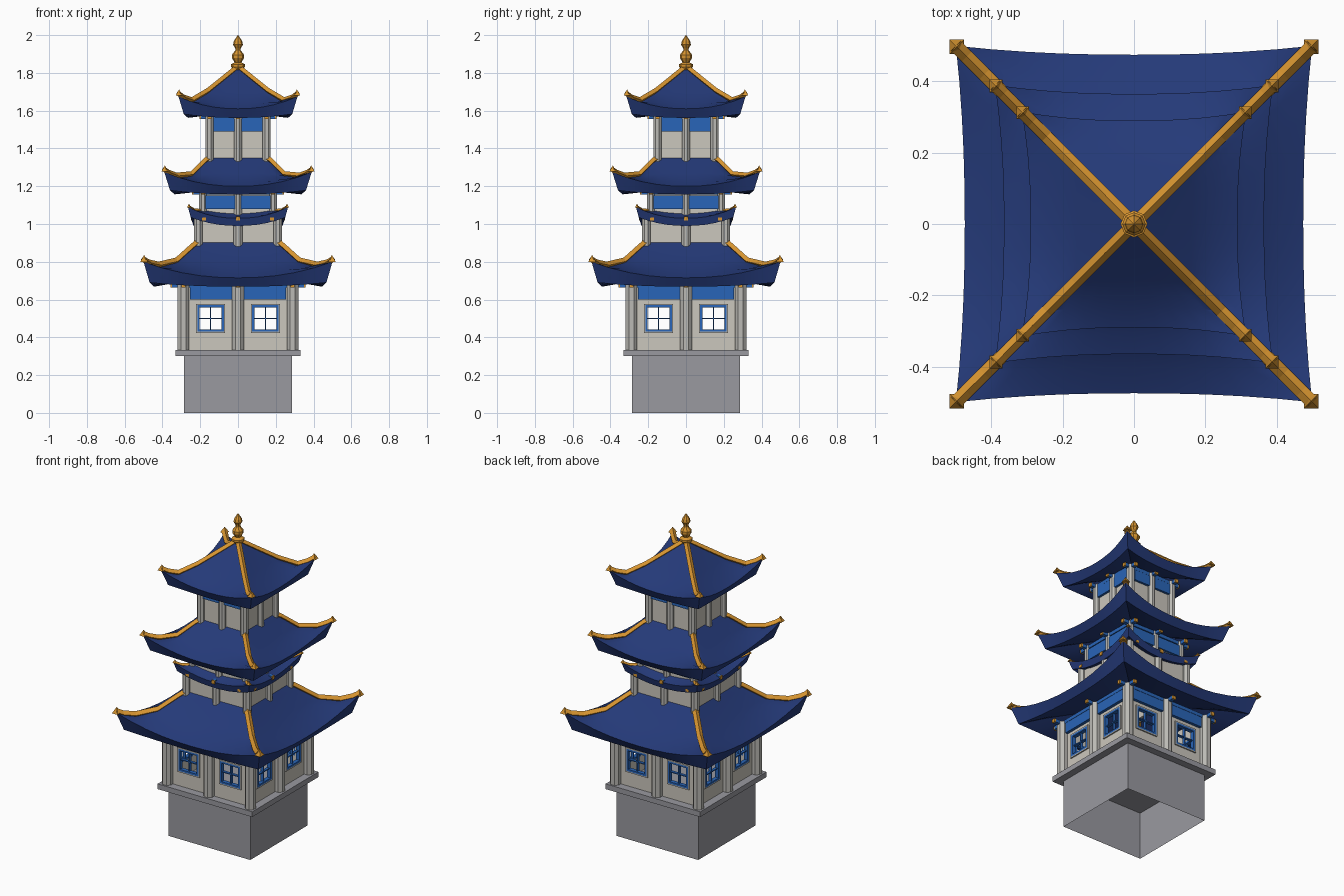
import bpy, bmesh, math
from mathutils import Matrix, Vector

if "Cube" in bpy.data.objects:
    bpy.data.objects.remove(bpy.data.objects["Cube"])


def material(name, rgb):
    m = bpy.data.materials.new(name)
    m.use_nodes = True
    m.diffuse_color = (*rgb, 1)
    m.node_tree.nodes["Principled BSDF"].inputs["Base Color"].default_value = (*rgb, 1)
    return m


NAVY = material("navy tile", (0.018, 0.042, 0.19))
GOLD = material("gold trim", (0.68, 0.30, 0.03))
BLUE = material("bright blue paint", (0.022, 0.13, 0.48))
PLASTER = material("warm plaster", (0.60, 0.57, 0.51))
POST = material("pale post", (0.50, 0.49, 0.46))
STONE = material("grey stone", (0.32, 0.32, 0.35))


def finish(name, bm, mat, smooth=False):
    bmesh.ops.recalc_face_normals(bm, faces=bm.faces)
    mesh = bpy.data.meshes.new(name)
    bm.to_mesh(mesh)
    bm.free()
    mesh.materials.append(mat)
    ob = bpy.data.objects.new(name, mesh)
    bpy.context.collection.objects.link(ob)
    if smooth:
        bpy.ops.object.select_all(action='DESELECT')
        ob.select_set(True)
        bpy.context.view_layer.objects.active = ob
        bpy.ops.object.shade_smooth_by_angle(angle=math.radians(30))
    return ob


def spin(turn):
    return Matrix.Rotation(turn * math.pi / 2, 4, 'Z')


def boxes(name, mat, spans, turns=4):
    """Boxes given as (x0, x1, y0, y1, z0, z1) on the front, repeated round the tower."""
    bm = bmesh.new()
    for t in range(turns):
        for x0, x1, y0, y1, z0, z1 in spans:
            m = Matrix.Translation(((x0 + x1) / 2, (y0 + y1) / 2, (z0 + z1) / 2))
            m = m @ Matrix.Diagonal((x1 - x0, y1 - y0, z1 - z0, 1))
            bmesh.ops.create_cube(bm, size=1, matrix=spin(t) @ m)
    return finish(name, bm, mat)


def posts(name, half, radius, z0, z1):
    """Octagonal posts at the corners and mid-sides."""
    bm = bmesh.new()
    for t in range(4):
        for x in (-half, 0):
            m = Matrix.Translation((x, -half, (z0 + z1) / 2))
            bmesh.ops.create_cone(bm, cap_ends=True, segments=8, radius1=radius, radius2=radius,
                                  depth=z1 - z0, matrix=spin(t) @ m @ Matrix.Rotation(math.pi / 8, 4, 'Z'))
    finish(name, bm, POST)


def brackets(name, half, reach, z):
    """Beam ends under the eaves, with gilded tips and a tie beam."""
    w = 0.011
    xs = (-half, 0, half)
    boxes(name + "_beams", BLUE, [(x - w, x + w, -reach, -half + 0.06, z - w, z + w) for x in xs]
          + [(-reach + 0.02, reach - 0.02, -half - w, -half + w, z - w, z + w)])
    boxes(name + "_beam_tips", GOLD,
          [(x - w, x + w, -reach - 0.008, -reach, z - w, z + w) for x in xs])


def roof(name, rings, ridge, thick, n=10):
    """Swept-up square roof; each ring is (half at middle, z at middle, half at corner, z at corner)."""
    bm = bmesh.new()
    loops = []
    for rm, zm, rc, zc in rings:
        loop = []
        for t in range(4):
            for i in range(n):
                u = 2 * i / n - 1
                k = abs(u) ** 2.2
                p = Vector((u * rc, -(rm + (rc - rm) * k), zm + (zc - zm) * k))
                loop.append(bm.verts.new(spin(t) @ p))
        loops.append(loop)
    for a, b in zip(loops, loops[1:]):
        for i in range(len(a)):
            j = (i + 1) % len(a)
            bm.faces.new((a[i], a[j], b[j], b[i]))
    bmesh.ops.remove_doubles(bm, verts=bm.verts, dist=0.0005)
    finish(name, bm, NAVY, smooth=True)

    # Gilded hip ridges, diamond in section, ending in pointed tips
    bm = bmesh.new()
    for t in range(4):
        r = spin(t) @ Matrix.Rotation(math.pi / 4, 4, 'Z')
        rows = []
        for h, z in ridge:
            d = h * math.sqrt(2)
            rows.append([bm.verts.new(r @ Vector((d, a, z + b)))
                         for a, b in ((thick, 0), (0, thick), (-thick, 0), (0, -thick))])
        for a, b in zip(rows, rows[1:]):
            for i in range(4):
                bm.faces.new((a[i], a[i - 1], b[i - 1], b[i]))
        bm.faces.new(rows[0])
        bm.faces.new(rows[-1])
        h, z = ridge[-1]
        tip = Matrix.Translation(r @ Vector((h * math.sqrt(2) - 0.004, 0, z + 0.006)))
        bmesh.ops.create_cone(bm, cap_ends=True, segments=4, radius1=thick * 1.5, radius2=0,
                              depth=thick * 2, matrix=tip @ Matrix.Rotation(math.pi / 4, 4, 'Z'))
    finish(name + "_ridges", bm, GOLD)


# Plinth: hollow below, with an overhanging terrace slab
plinth = boxes("plinth", STONE, [(-0.285, 0.285, -0.285, 0.285, 0, 0.3)], turns=1)
bm = bmesh.new()
bm.from_mesh(plinth.data)
bmesh.ops.delete(bm, geom=[f for f in bm.faces if f.normal.z < -0.5], context='FACES')
bm.to_mesh(plinth.data)
bm.free()
boxes("terrace_slab", STONE, [(-0.33, 0.33, -0.33, 0.33, 0.3, 0.333)], turns=1)

# Ground storey: walls pierced by two windows a side
wall, back = -0.28, -0.262
low, high = 0.43, 0.57
x_in, x_out = 0.075, 0.215
spans = [(-0.28, 0.28, wall, back, 0.333, low), (-0.28, 0.28, wall, back, high, 0.67),
         (-x_in, x_in, wall, back, low, high)]
frames, sills = [], []
for s in (-1, 1):
    spans.append((*sorted((s * x_out, s * 0.28)), wall, back, low, high))
    a, b = sorted((s * x_in, s * x_out))
    c, m, f, g = (a + b) / 2, (low + high) / 2, wall - 0.008, 0.012
    frames += [(a, a + g, f, back, low, high), (b - g, b, f, back, low, high),
               (a, b, f, back, low, low + g), (a, b, f, back, high - g, high),
               (c - 0.003, c + 0.003, wall, back, low, high),
               (a, b, wall, back, m - 0.003, m + 0.003)]
    e = 0.007
    sills += [(a - e, a, f, wall, low - e, high + e), (b, b + e, f, wall, low - e, high + e),
              (a, b, f, wall, low - e, low), (a, b, f, wall, high, high + e)]
boxes("ground_walls", PLASTER, spans)
boxes("window_frames", BLUE, frames)
boxes("window_surrounds", POST, sills)
posts("ground_posts", 0.289, 0.033, 0.333, 0.68)
boxes("ground_frieze", BLUE, [(-0.255, 0.255, -0.298, wall, 0.6, 0.665)])
brackets("ground", 0.289, 0.35, 0.675)

# Middle storey: wide lower walls, narrower upper walls
boxes("middle_lower_walls", PLASTER, [(-0.21, 0.21, -0.21, -0.195, 0.85, 1.03)])
posts("middle_lower_posts", 0.211, 0.025, 0.85, 1.03)
brackets("middle_lower", 0.18, 0.24, 1.03)
boxes("middle_upper_walls", PLASTER, [(-0.185, 0.185, -0.185, -0.17, 1.0, 1.18)])
posts("middle_upper_posts", 0.186, 0.022, 1.0, 1.18)
boxes("middle_frieze", BLUE, [(-0.18, 0.18, -0.2, -0.185, 1.08, 1.15)])
brackets("middle_upper", 0.186, 0.235, 1.168)

# Top storey
boxes("top_walls", PLASTER, [(-0.15, 0.15, -0.15, -0.135, 1.3, 1.58)])
posts("top_posts", 0.151, 0.024, 1.3, 1.58)
boxes("top_frieze", BLUE, [(-0.13, 0.13, -0.164, -0.15, 1.49, 1.555)])
brackets("top", 0.151, 0.195, 1.568)

# Roofs, from the lowest up
roof("lower_roof",
     [(0.2, 0.91, 0.2, 0.91), (0.24, 0.875, 0.24, 0.88), (0.32, 0.805, 0.33, 0.80),
      (0.40, 0.75, 0.42, 0.775), (0.475, 0.715, 0.5, 0.80),
      (0.445, 0.668, 0.468, 0.69), (0.35, 0.685, 0.36, 0.72), (0.24, 0.71, 0.24, 0.74)],
     [(0.215, 0.905), (0.25, 0.875), (0.33, 0.803), (0.42, 0.782), (0.47, 0.793), (0.5, 0.812)], 0.019)
roof("skirt_roof",
     [(0.19, 1.055, 0.19, 1.075), (0.22, 1.04, 0.23, 1.07), (0.245, 1.03, 0.265, 1.09),
      (0.235, 0.99, 0.25, 1.035), (0.19, 1.0, 0.19, 1.03)],
     [(0.195, 1.07), (0.23, 1.072), (0.262, 1.092)], 0.01)
roof("middle_roof",
     [(0.14, 1.355, 0.14, 1.355), (0.17, 1.335, 0.17, 1.335), (0.24, 1.27, 0.25, 1.255),
      (0.31, 1.225, 0.325, 1.245), (0.365, 1.20, 0.39, 1.275),
      (0.335, 1.157, 0.36, 1.178), (0.26, 1.165, 0.27, 1.195), (0.17, 1.185, 0.17, 1.21)],
     [(0.14, 1.355), (0.175, 1.335), (0.25, 1.262), (0.325, 1.255), (0.365, 1.27), (0.39, 1.288)], 0.017)
roof("top_roof",
     [(0.004, 1.83, 0.004, 1.83), (0.08, 1.765, 0.08, 1.765), (0.16, 1.695, 0.165, 1.695),
      (0.23, 1.64, 0.245, 1.645), (0.29, 1.61, 0.315, 1.675),
      (0.265, 1.562, 0.287, 1.582), (0.2, 1.57, 0.21, 1.6), (0.13, 1.585, 0.13, 1.61)],
     [(0.006, 1.83), (0.08, 1.77), (0.165, 1.702), (0.245, 1.655), (0.285, 1.668), (0.315, 1.69)], 0.017)

# Finial: turned spire on the apex
profile = [(0.02, 1.81), (0.038, 1.835), (0.038, 1.845), (0.018, 1.855), (0.033, 1.88), (0.033, 1.895),
           (0.014, 1.92), (0.014, 1.928), (0.026, 1.95), (0.022, 1.968), (0.008, 1.99), (0.001, 2.0)]
bm = bmesh.new()
rows = [[bm.verts.new((r * math.cos(a * math.pi / 4), r * math.sin(a * math.pi / 4), z))
         for a in range(8)] for r, z in profile]
for a, b in zip(rows, rows[1:]):
    for i in range(8):
        bm.faces.new((a[i - 1], a[i], b[i], b[i - 1]))
bm.faces.new(rows[0])
bm.faces.new(rows[-1])
finish("finial", bm, GOLD)
